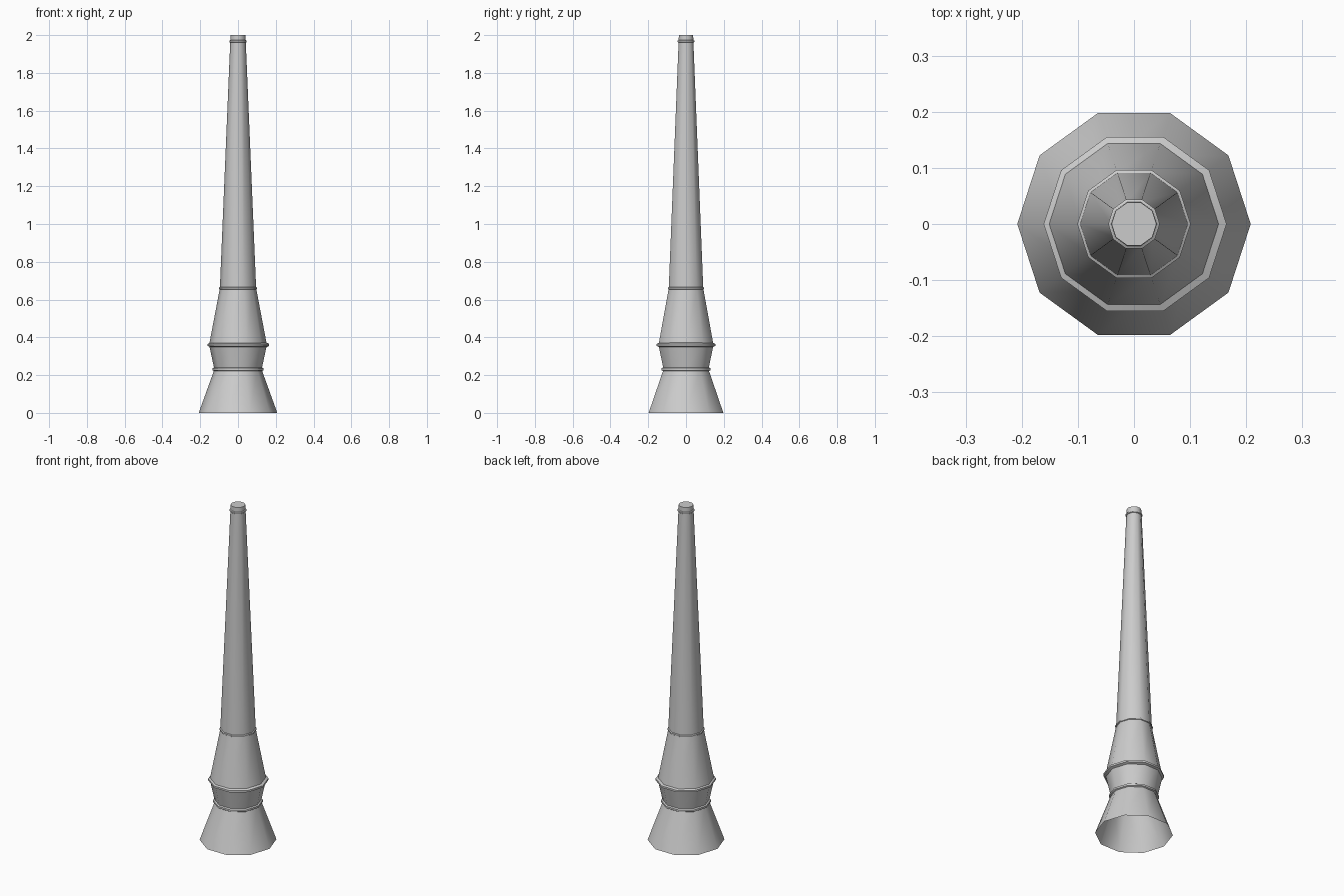
import bpy, bmesh, math

SIDES = 10

cube = bpy.data.objects.get("Cube")
if cube:
    bpy.data.objects.remove(cube, do_unlink=True)

grey = bpy.data.materials.new("plain_grey")
grey.use_nodes = True
colour = (0.6, 0.6, 0.6, 1)
grey.diffuse_color = colour
grey.node_tree.nodes["Principled BSDF"].inputs["Base Color"].default_value = colour


def lathe(name, profile, cap_top=False, closed=False, shift=0):
    """Turn a (radius, height) profile into a ten-sided part."""
    bm = bmesh.new()
    rings = []
    for r, z in profile:
        rings.append([bm.verts.new((shift + r * math.cos(math.tau * i / SIDES),
                                    r * math.sin(math.tau * i / SIDES), z))
                      for i in range(SIDES)])
    pairs = list(zip(rings, rings[1:]))
    if closed:
        pairs.append((rings[-1], rings[0]))
    for low, high in pairs:
        for i in range(SIDES):
            j = (i + 1) % SIDES
            bm.faces.new((low[i], low[j], high[j], high[i]))
    if cap_top:
        bm.faces.new(rings[-1])
    mesh = bpy.data.meshes.new(name)
    bm.to_mesh(mesh)
    bm.free()
    mesh.materials.append(grey)
    obj = bpy.data.objects.new(name, mesh)
    bpy.context.collection.objects.link(obj)
    bpy.ops.object.select_all(action='DESELECT')
    obj.select_set(True)
    bpy.context.view_layer.objects.active = obj
    bpy.ops.object.shade_smooth_by_angle(angle=math.radians(40))
    return obj


def collar(name, z, inner, outer, half, shift=0):
    """Thin raised ring with chamfered edges."""
    lathe(name, [(inner, z - half), (outer, z - half * 0.45),
                 (outer, z + half * 0.45), (inner, z + half)],
          closed=True, shift=shift)


# Body sections, open underneath
lathe("flared_base", [(0.208, 0), (0.125, 0.23)])
lathe("waist", [(0.125, 0.23), (0.153, 0.36)])
lathe("shoulder", [(0.153, 0.36), (0.096, 0.66)])
lathe("tapered_shaft", [(0.096, 0.66), (0.041, 1.967)])
lathe("tip", [(0.041, 1.967), (0.04, 2.0)], cap_top=True)

# Raised collars at the joints
collar("base_collar", 0.231, 0.124, 0.135, 0.012)
collar("waist_collar", 0.36, 0.148, 0.163, 0.012, 0.002)
collar("shaft_collar", 0.66, 0.094, 0.101, 0.008)
collar("tip_collar", 1.967, 0.039, 0.046, 0.008)
